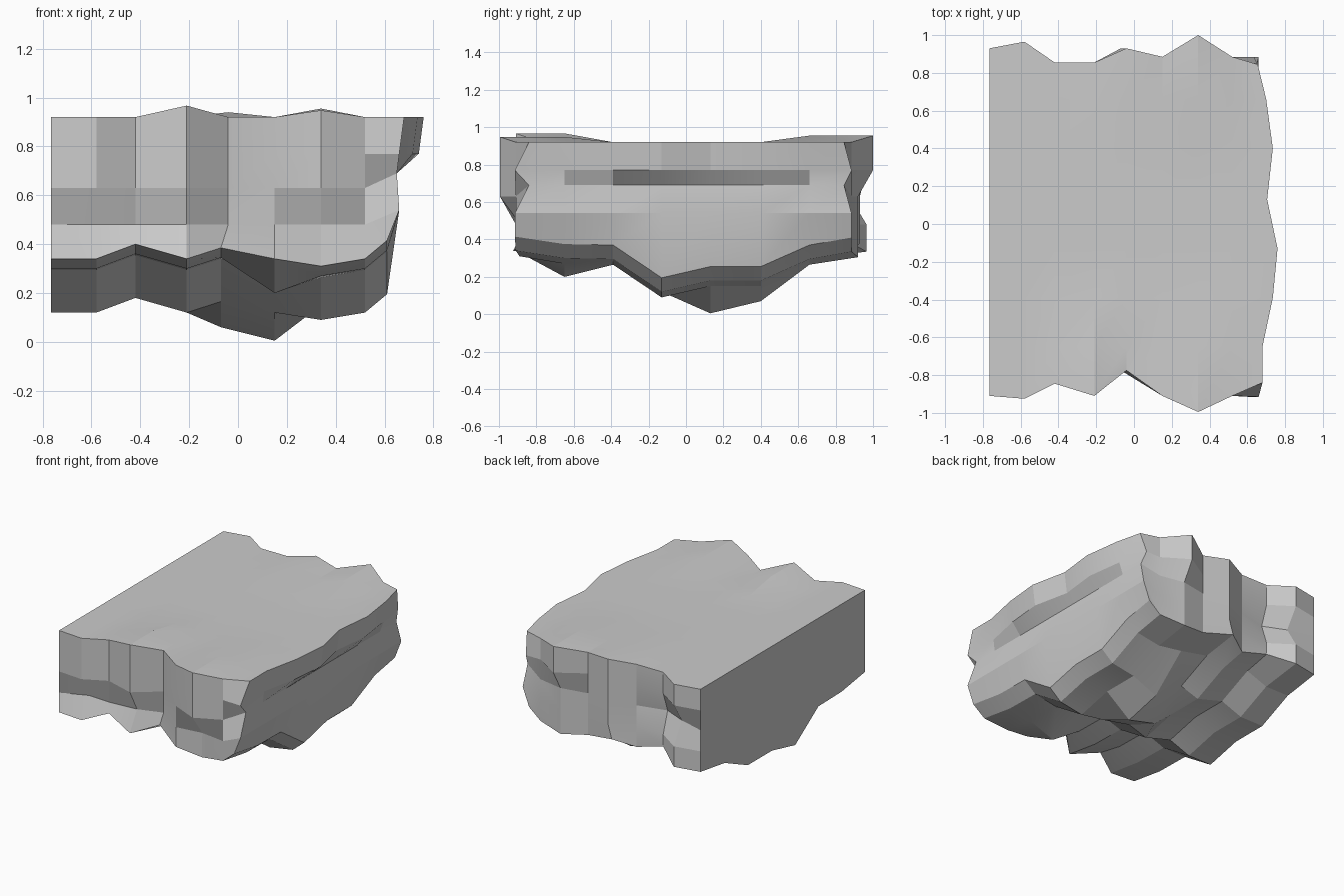
import bpy
import bmesh
import math

cube = bpy.data.objects.get("Cube")
if cube:
    bpy.data.objects.remove(cube, do_unlink=True)

# Lattice columns across the slab, plus the waviness of each side
COLS = [-.765, -.58, -.42, -.21, -.04, .15, .34, .52, .68]
ROWS = [-.91, -.65, -.39, -.13, .13, .40, .66, .90]
FRONT = [-.91, -.925, -.845, -.91, -.775, -.91, -.995, -.91, -.84]
BACK = [.93, .965, .855, .855, .93, .885, 1.0, .885, .845]
RIGHT = [.68, .68, .735, .76, .705, .735, .70, .655]
# Underside is the sum of a cross ridge and a long ridge, with a few knobs
CROSS = [0, 0, .06, 0, .045, 0, -.03, 0, .075]
LONG = [.34, .30, .295, .12, .18, .18, .295, .335]
KNOBS = {(5, 1): -.1, (4, 4): -.165, (5, 4): -.175, (5, 5): -.11}
BUMPS = {(3, 0): .047, (3, 1): .047, (6, 0): .028, (6, 1): .028,
         (4, 6): .02, (4, 7): .02, (6, 6): .035, (6, 7): .035}
# Grooves cut into the front and back at the lower wall level
FRONT_DENT = {1: .09, 3: .08, 6: .11}
BACK_DENT = {1: .09, 2: .05, 6: .08}
WALL = [None, .48, .63, .77, .92]
CORNER = [None, .54, .69, .77, .92]
NX, NY, NZ = len(COLS) - 1, len(ROWS) - 1, 4


def position(i, j, k):
    """Surface point for lattice index i (across), j (deep), k (up)."""
    x, y = COLS[i], ROWS[j]
    if k == 0:
        z = LONG[j] + CROSS[i] + KNOBS.get((i, j), 0)
        if i == 4:
            x = -.07
    else:
        z = (CORNER if i == NX else WALL)[k]
        if k == NZ:
            z += BUMPS.get((i, j), 0)
    # Front and back walls
    if j == 0:
        y = FRONT[i]
        if i == NX:
            y = -.84 if k in (2, 4) else -.915
        elif k == 0 and i == 6:
            y = -.89
        elif k == 1:
            y += FRONT_DENT.get(i, 0)
    elif j == NY:
        y = BACK[i]
        if i == NX:
            y = .845 if k in (2, 4) else .885
        elif k < 2 and i == 6:
            y = .92
        elif k == 2:
            y -= BACK_DENT.get(i, 0)
    # Right wall, undercut below the rim
    if i == NX:
        x = (.61, .66, .65, RIGHT[j] - .02, RIGHT[j])[k]
    return x, y, z


bm = bmesh.new()
points = {}


def point(*key):
    if key not in points:
        points[key] = bm.verts.new(position(*key))
    return points[key]


def sheet(n, m, key):
    """Grid of n by m quads over one side of the lattice."""
    for a in range(n):
        for b in range(m):
            bm.faces.new([point(*key(a + s, b + t))
                          for s, t in ((0, 0), (1, 0), (1, 1), (0, 1))])


for end in (0, NZ):
    sheet(NX, NY, lambda a, b: (a, b, end))
for end in (0, NY):
    sheet(NX, NZ, lambda a, b: (a, end, b))
for end in (0, NX):
    sheet(NY, NZ, lambda a, b: (end, a, b))
bmesh.ops.recalc_face_normals(bm, faces=bm.faces[:])

mesh = bpy.data.meshes.new("rock_slab")
bm.to_mesh(mesh)
bm.free()
slab = bpy.data.objects.new("rock_slab", mesh)
bpy.context.collection.objects.link(slab)

# Plain stone colour
stone = bpy.data.materials.new("grey_stone")
stone.use_nodes = True
colour = (.6, .6, .6, 1)
stone.diffuse_color = colour
stone.node_tree.nodes["Principled BSDF"].inputs["Base Color"].default_value = colour
mesh.materials.append(stone)

bpy.context.view_layer.objects.active = slab
slab.select_set(True)
bpy.ops.object.shade_smooth_by_angle(angle=math.radians(14))
